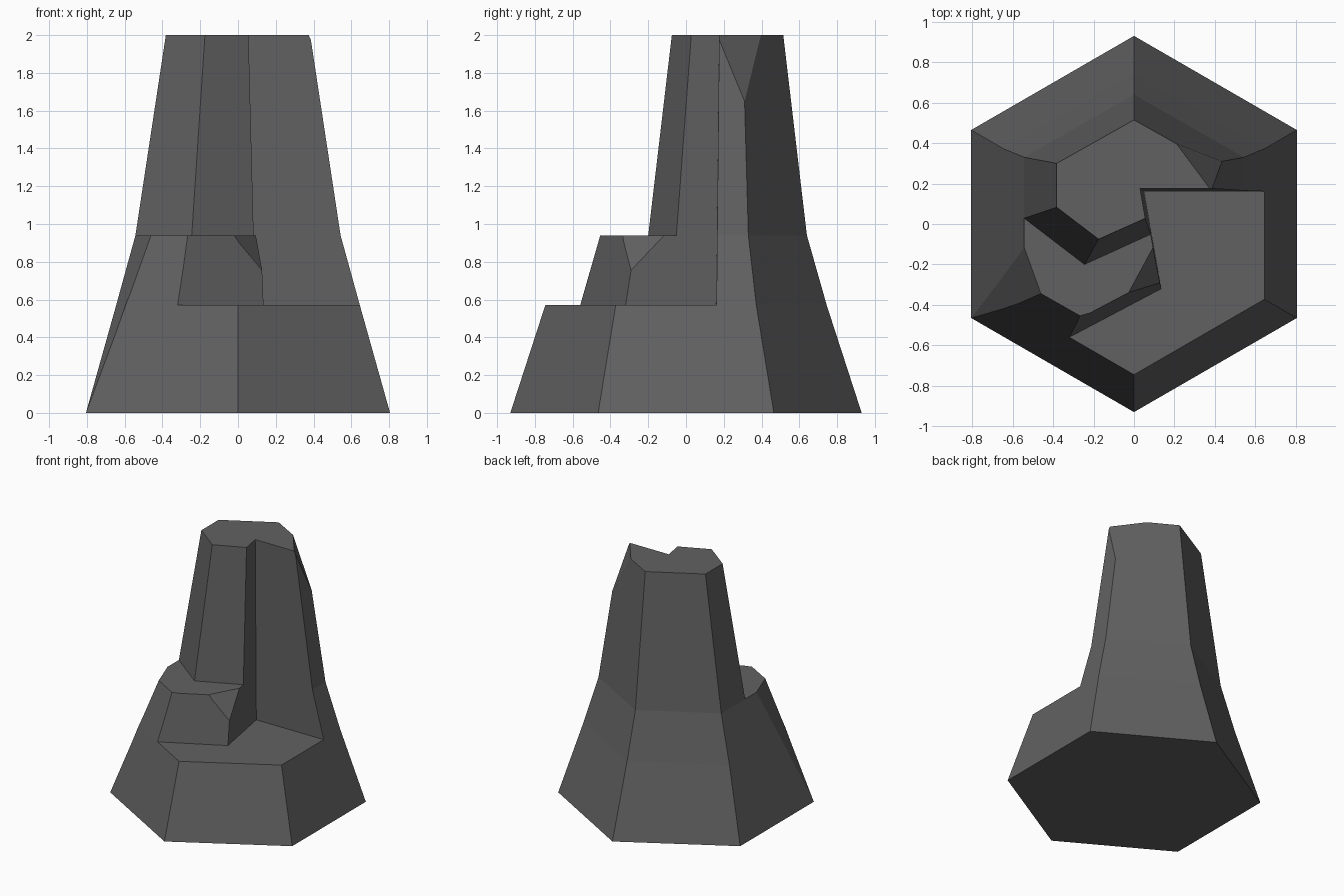
import bpy, bmesh
from mathutils import Vector

if "Cube" in bpy.data.objects:
    bpy.data.objects.remove(bpy.data.objects["Cube"])

stone = bpy.data.materials.new("dark grey stone")
stone.diffuse_color = (0.12, 0.12, 0.12, 1)
stone.use_nodes = True
stone.node_tree.nodes["Principled BSDF"].inputs["Base Color"].default_value = stone.diffuse_color


def make_object(name, bm):
    bmesh.ops.recalc_face_normals(bm, faces=bm.faces[:])
    mesh = bpy.data.meshes.new(name)
    bm.to_mesh(mesh)
    bm.free()
    mesh.materials.append(stone)
    obj = bpy.data.objects.new(name, mesh)
    bpy.context.collection.objects.link(obj)
    return obj


def loft(name, levels):
    """Closed solid through plan outlines, given as (z, [(x, y), ...])."""
    bm = bmesh.new()
    rings = [[bm.verts.new((x, y, z)) for x, y in pts] for z, pts in levels]
    n = len(rings[0])
    for low, high in zip(rings, rings[1:]):
        for i in range(n):
            j = (i + 1) % n
            bm.faces.new((low[i], low[j], high[j], high[i]))
    bm.faces.new(rings[0][::-1])
    bm.faces.new(rings[-1])
    return make_object(name, bm)


def corner_cutter(name, a, b, c, outward, grow):
    """Tetrahedron whose base lies on the chamfer triangle a, b, c."""
    pts = [Vector(p) for p in (a, b, c)]
    mid = sum(pts, Vector()) / 3
    pts = [mid + (p - mid) * grow for p in pts]
    pts.append(mid + Vector(outward))
    bm = bmesh.new()
    v = [bm.verts.new(p) for p in pts]
    for f in ((0, 1, 2), (0, 1, 3), (1, 2, 3), (2, 0, 3)):
        bm.faces.new([v[i] for i in f])
    return make_object(name, bm)


# hexagonal flared column: z, side x, back side y, back y, front side y, front y
profile = [(0, .805, .465, .93, .465, .93),
           (.57, .645, .372, .745, .372, .745),
           (.94, .543, .33, .64, .297, .605),
           (2, .382, .30, .515, .22, .44)]
column = loft("stone_column", [
    (z, [(0, -fy), (x, -fs), (x, bs), (0, by), (-x, bs), (-x, -fs)])
    for z, x, bs, by, fs, fy in profile])

# low step: front right notch
low_a = [(.05, .16), (.135, -.32), (-.775, -.80), (-.775, -2), (2, -2), (2, .165)]
low_b = [(.03, .175), (.077, -.095), (-.833, -.53), (-.833, -2), (2, -2), (2, .18)]
low_step = loft("low_step_cutter", [(.57, low_a), (2, low_b), (2.2, low_b)])

# high step: front left notch
high_a = [(-1.145, .49), (-.245, -.2), (.3, .048), (.3, -2), (-1.145, -2)]
high_b = [(-1.015, .565), (-.175, -.075), (.3, .137), (.3, -2), (-1.015, -2)]
high_step = loft("high_step_cutter", [(.94, high_a), (2, high_b), (2.2, high_b)])

# chipped corners
ledge_chip = corner_cutter("ledge_chip_cutter", (-.02, -.327, .94), (.092, -.12, .94),
                           (.127, -.298, .75), (.16, -.10, .16), 1.12)
top_chip = corner_cutter("top_chip_cutter", (.375, .175, 2), (.2, .41, 2),
                         (.435, .31, 1.65), (.4, .3, .2), 1.5)
side_chip = corner_cutter("side_chip_cutter", (-.46, -.345, .94), (-.545, -.11, .94),
                          (-.805, -.465, 0), (-.6, -.25, .2), 1.1)

# carve the column
bpy.context.view_layer.objects.active = column
for cutter in (low_step, high_step, ledge_chip, top_chip, side_chip):
    mod = column.modifiers.new(cutter.name, 'BOOLEAN')
    mod.operation = 'DIFFERENCE'
    mod.solver = 'EXACT'
    mod.object = cutter
    bpy.ops.object.modifier_apply(modifier=mod.name)
    bpy.data.objects.remove(cutter, do_unlink=True)
